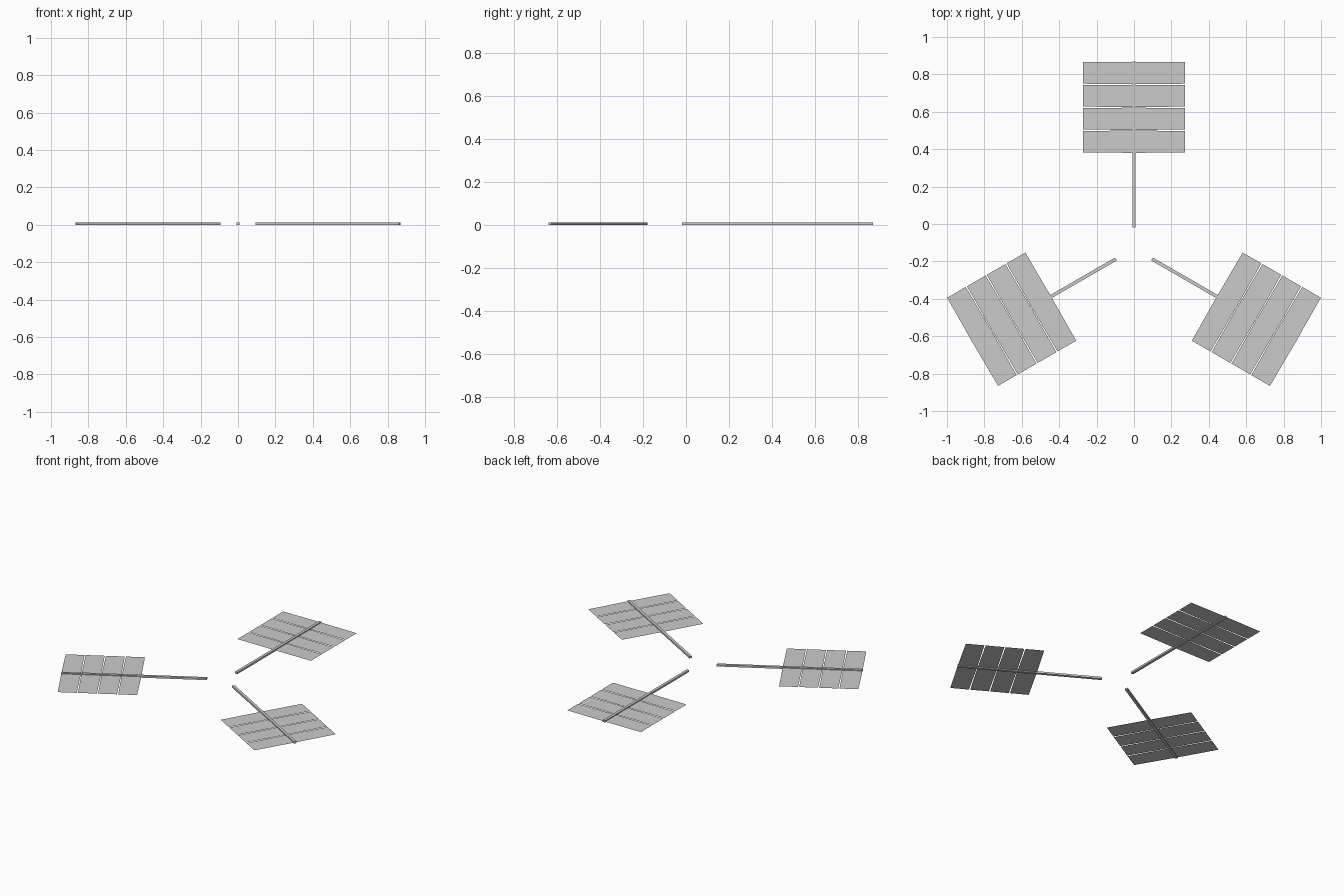
import bpy, bmesh
from math import radians
from mathutils import Matrix

if "Cube" in bpy.data.objects:
    bpy.data.objects.remove(bpy.data.objects["Cube"])

CY = -0.1315          # hub centre of the three arms
ROD_IN, ROD_OUT = 0.112, 0.999
ROD_W, ROD_H = 0.018, 0.012
HALF_W = 0.272        # half width of a panel
FIRST, PITCH, DEPTH, BOW = 0.514, 0.1225, 0.115, 0.002
Z = ROD_H / 2


def add_object(name, bm, angle):
    bm.transform(Matrix.Translation((0, CY, 0)) @ Matrix.Rotation(radians(angle), 4, 'Z'))
    mesh = bpy.data.meshes.new(name)
    bm.to_mesh(mesh)
    bm.free()
    obj = bpy.data.objects.new(name, mesh)
    bpy.context.collection.objects.link(obj)


def add_rod(name, angle):
    bm = bmesh.new()
    bmesh.ops.create_cube(bm, size=1)
    bmesh.ops.scale(bm, vec=(ROD_W, ROD_OUT - ROD_IN, ROD_H), verts=bm.verts)
    bmesh.ops.translate(bm, vec=(0, (ROD_IN + ROD_OUT) / 2, Z), verts=bm.verts)
    add_object(name, bm, angle)


def add_panel(name, y, angle):
    # paper-thin sheet whose long edges bulge very slightly in the middle
    bm = bmesh.new()
    outline = [(-HALF_W, y), (0, y - BOW), (HALF_W, y),
               (HALF_W, y + DEPTH), (0, y + DEPTH + BOW), (-HALF_W, y + DEPTH)]
    bm.faces.new([bm.verts.new((px, py, Z)) for px, py in outline])
    add_object(name, bm, angle)


# three identical wings: a square boom carrying four thin panels
for side, angle in (("back", 0), ("left", 120), ("right", 240)):
    add_rod(f"{side}_boom", angle)
    for i in range(4):
        add_panel(f"{side}_solar_panel_{i + 1}", FIRST + i * PITCH, angle)
